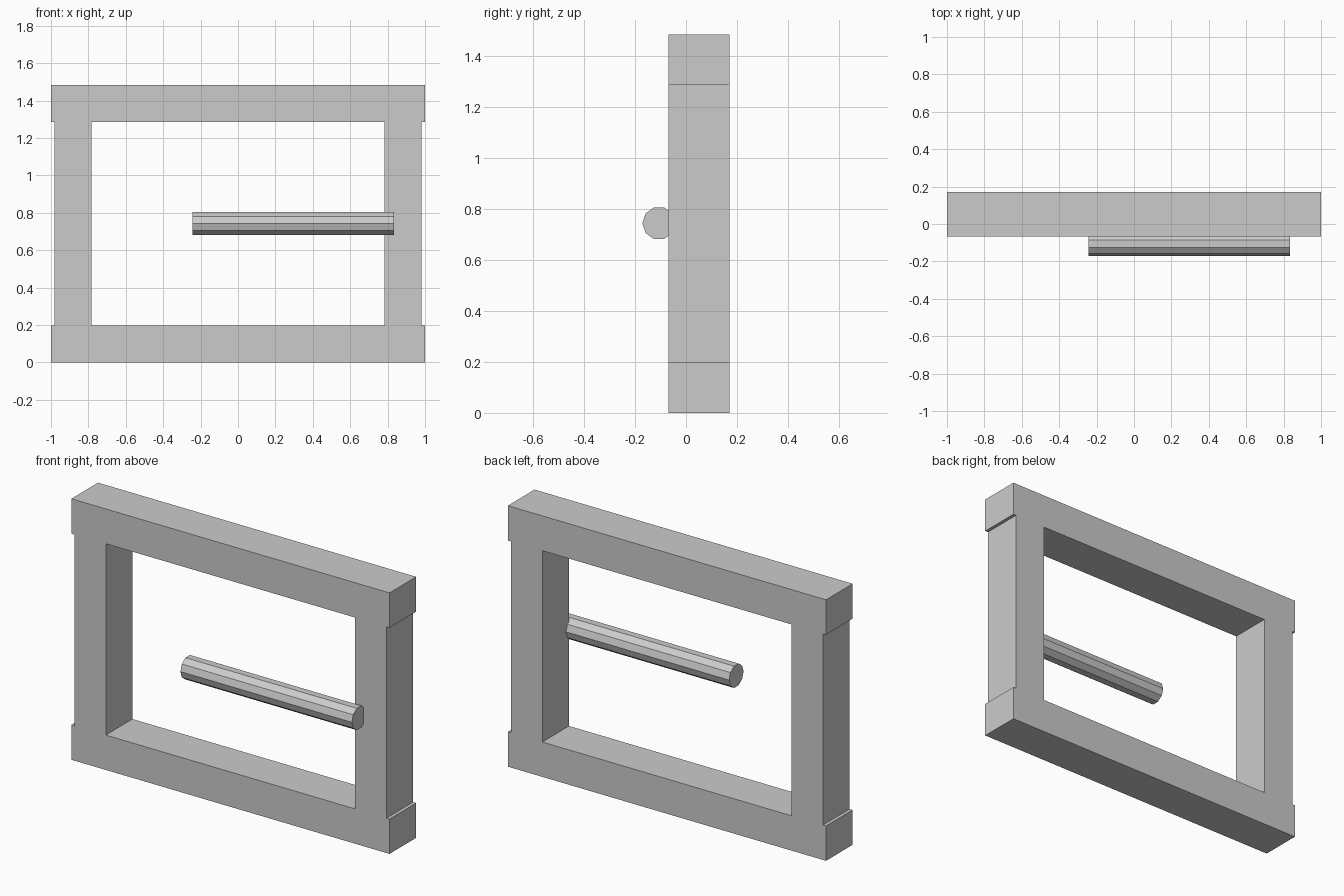
import bpy, math
from mathutils import Matrix

if "Cube" in bpy.data.objects:
    bpy.data.objects.remove(bpy.data.objects["Cube"])

Y0, Y1 = -0.068, 0.171           # frame front and back
H, RAIL = 1.483, 0.198           # overall height, rail thickness


def box(name, x0, x1, z0, z1):
    bpy.ops.mesh.primitive_cube_add(size=1)
    ob = bpy.context.object
    ob.name = name
    ob.data.transform(Matrix.Diagonal((x1 - x0, Y1 - Y0, z1 - z0, 1)))
    ob.location = ((x0 + x1) / 2, (Y0 + Y1) / 2, (z0 + z1) / 2)
    return ob


# Horizontal rails
box("bottom_rail", -1, 1, 0, RAIL)
box("top_rail", -1, 1, H - RAIL, H)

# Side posts, set slightly in from the rail ends
for side, name in ((-1, "left_post"), (1, "right_post")):
    a, b = sorted((side * 0.783, side * 0.981))
    box(name, a, b, RAIL, H - RAIL)

# Ten-sided handle rod lying along x, partly sunk into the right post
X0, X1, R = -0.242, 0.835, 0.065
bpy.ops.mesh.primitive_cylinder_add(vertices=10, radius=R, depth=X1 - X0)
rod = bpy.context.object
rod.name = "handle_rod"
# Axis onto x, with a vertex pointing straight to the front
rod.data.transform(Matrix.Rotation(math.pi / 2, 4, 'Y') @ Matrix.Rotation(math.pi / 2, 4, 'Z')
                   @ Matrix.Rotation(math.pi / 2, 4, 'Z'))
# Primitive has a vertex on local +y, which stays on the y axis after the turns
rod.location = ((X0 + X1) / 2, -0.171 + R, 0.743)
